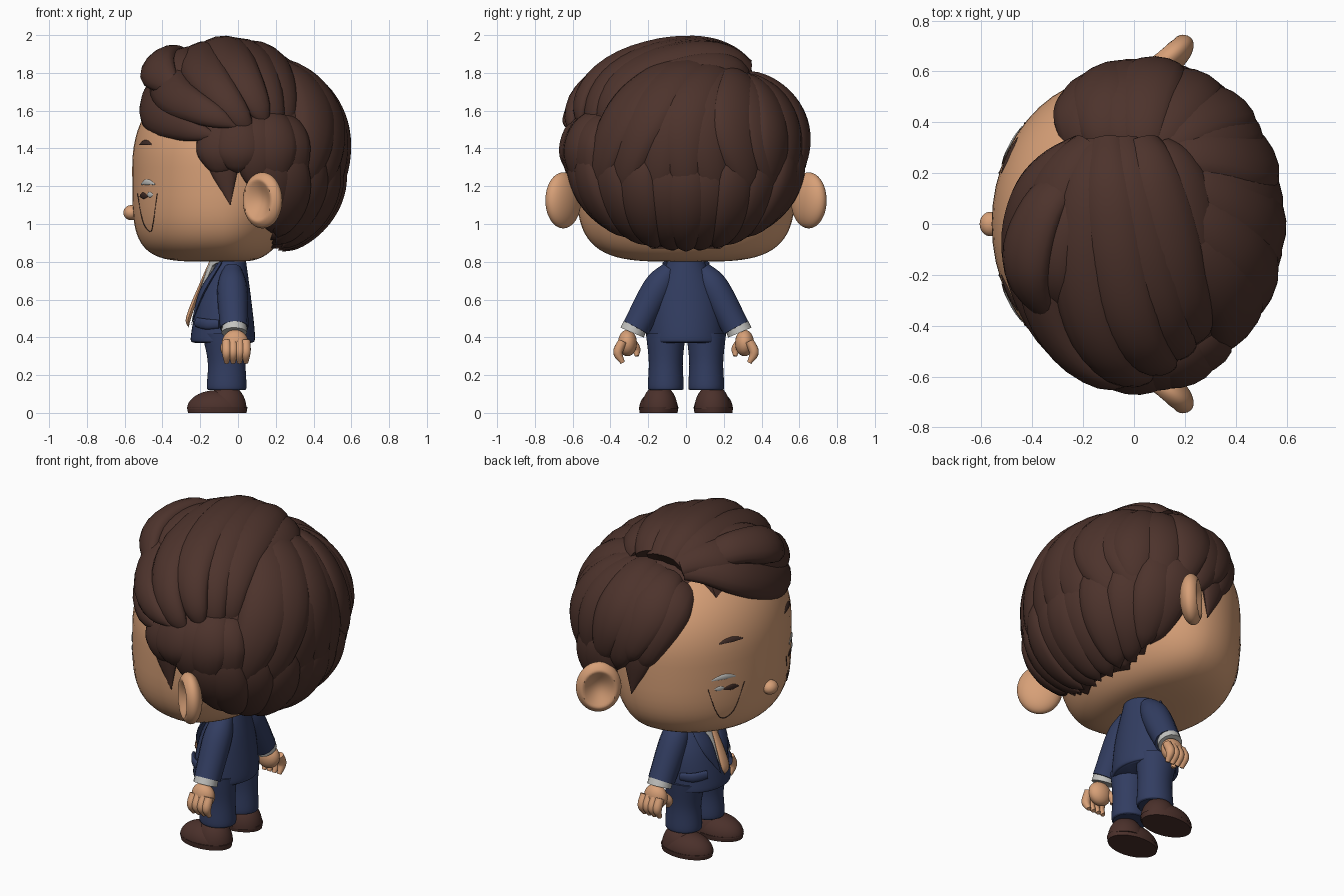
import bpy, bmesh
from math import sin, cos, pi, sqrt, radians, copysign
from mathutils import Vector, Matrix

cube = bpy.data.objects.get("Cube")
if cube:
    bpy.data.objects.remove(cube, do_unlink=True)

def material(name, red, green, blue):
    mat = bpy.data.materials.new(name)
    mat.use_nodes = True
    mat.diffuse_color = (red, green, blue, 1)
    shader = mat.node_tree.nodes["Principled BSDF"]
    shader.inputs["Base Color"].default_value = mat.diffuse_color
    return mat

SKIN = material("skin", 0.68, 0.35, 0.185)
HAIR = material("dark brown hair", 0.074, 0.033, 0.025)
SUIT = material("navy suit", 0.032, 0.047, 0.12)
WHITE = material("off white", 0.55, 0.55, 0.53)
SHOE = material("brown leather", 0.07, 0.03, 0.024)
DARK = material("dark line", 0.05, 0.025, 0.02)
SIDES = {"left": -1, "right": 1}
made = []

def finish(name, bm, mat):
    bmesh.ops.recalc_face_normals(bm, faces=bm.faces)
    mesh = bpy.data.meshes.new(name)
    bm.to_mesh(mesh)
    bm.free()
    mesh.materials.append(mat)
    ob = bpy.data.objects.new(name, mesh)
    bpy.context.collection.objects.link(ob)
    made.append(ob)
    return ob

def spline(points, u):
    """Smooth curve through the points, u from 0 to 1."""
    p = [Vector(q) for q in points]
    p = [2 * p[0] - p[1]] + p + [2 * p[-1] - p[-2]]
    i = min(int(u * (len(p) - 3)), len(p) - 4)
    t = u * (len(p) - 3) - i
    a, b, c, d = p[i:i + 4]
    return b + (t * (c - a) + t * t * (2 * a - 5 * b + 4 * c - d) + t ** 3 * (3 * b - a - 3 * c + d)) / 2

def join_rings(name, rings, mat):
    bm = bmesh.new()
    loops = [[bm.verts.new(p) for p in ring] for ring in rings]
    for low, high in zip(loops, loops[1:]):
        for i in range(len(low)):
            bm.faces.new((low[i - 1], low[i], high[i], high[i - 1]))
    bm.faces.new(loops[0])
    bm.faces.new(loops[-1])
    return finish(name, bm, mat)

def around(sides):
    return [(cos(2 * pi * i / sides), sin(2 * pi * i / sides)) for i in range(sides)]

def loft(name, rows, mat, y=0, steps=16):
    """Stack of ellipses; each row is height, centre x, half depth, half width."""
    rings = []
    for k in range(steps + 1):
        z, x, depth, width = spline(rows, k / steps)
        rings.append([(x + depth * c, y + width * s, z) for c, s in around(40)])
    return join_rings(name, rings, mat)

def sweep(name, points, mat, centre=(0, 0, 0), flat=1.0, steps=18):
    """Tube along (x, y, z, half width) points, flattened toward the centre."""
    rings = []
    for k in range(steps + 1):
        u = k / steps
        here = spline(points, u)
        tangent = (spline(points, min(u + 0.02, 1)) - spline(points, max(u - 0.02, 0))).xyz.normalized()
        normal = here.xyz - Vector(centre)
        normal = (normal - tangent * normal.dot(tangent)).normalized()
        across = tangent.cross(normal)
        width = max(here.w, 0.001)
        rings.append([here.xyz + width * (across * c + normal * s * flat) for c, s in around(14)])
    return join_rings(name, rings, mat)

def ball(name, mat, centre, size, turn=0.0, shape=None):
    """Ellipsoid; shape may reshape the unit sphere first."""
    bm = bmesh.new()
    bmesh.ops.create_uvsphere(bm, u_segments=48, v_segments=36, radius=1)
    for v in bm.verts:
        if shape:
            shape(v.co)
    bm.transform(Matrix.Translation(centre) @ Matrix.Rotation(turn, 4, 'Z') @ Matrix.Diagonal((*size, 1)))
    return finish(name, bm, mat)

# head: boxy jaw, rounder crown, nape tucked in
def head_reach(height):
    """Relative depth and width of the head at a height from -1 to 1."""
    powers = (4.5, 3.8) if height < 0 else (2.2, 2.2)
    return [max(0, 1 - abs(height) ** p) ** (1 / p) for p in powers]

def head_shape(co):
    radius = max(sqrt(co.x ** 2 + co.y ** 2), 0.0001)
    co.z = copysign(abs(co.z) ** (0.5 if co.z < 0 else 0.9), co.z)
    depth, width = head_reach(co.z)
    co.x *= depth / radius
    co.y *= width / radius
    if co.x > 0 and co.z < 0:
        co.x *= 1 + 0.4 * co.z

ball("head", SKIN, (-0.08, 0, 1.3), (0.48, 0.58, 0.5), shape=head_shape)
ball("nose", SKIN, (-0.565, 0, 1.06), (0.042, 0.048, 0.04))

# ears with a dished outer face
for side, s in SIDES.items():
    def ear_shape(co):
        reach = sqrt(co.x ** 2 + co.z ** 2) / 0.75
        if co.y * s > 0 and reach < 1:
            co.y -= s * cos(reach * pi / 2)
    ball(side + "_ear", SKIN, (0.13, s * 0.65, 1.125), (0.125, 0.065, 0.148), s * radians(40), ear_shape)

# painted face details: arcs hugging the face
def face_arc(name, s, mat, y, z, half, rise, width, ends=0.2, flat=0.3):
    points = []
    for i in range(-2, 3):
        t = i / 2
        across = y + half * t
        height = z + rise * (1 - t * t)
        depth, breadth = head_reach((height - 1.3) / 0.5)
        x = -0.08 - 0.482 * depth * sqrt(1 - (across / 0.58 / breadth) ** 2)
        points.append((x, s * across, height, width * max(ends, 1 - t * t)))
    sweep(name, points, mat, (-0.08, 0, 1.2), flat)

for side, s in SIDES.items():
    face_arc(side + "_eyebrow", s, DARK, y=0.27, z=1.42, half=0.07, rise=0.012, width=0.015)
    face_arc(side + "_eye_white", s, WHITE, y=0.32, z=1.21, half=0.065, rise=0.012, width=0.015)
    face_arc(side + "_pupil", s, DARK, y=0.28, z=1.145, half=0.045, rise=0.005, width=0.017)
    face_arc(side + "_eye_glint", s, WHITE, y=0.345, z=1.155, half=0.025, rise=0, width=0.015)
    face_arc(side + "_eye_outline", s, DARK, y=0.3, z=1.16, half=0.1, rise=-0.2, width=0.002, ends=1, flat=1)

# hair volumes: a skull shell trimmed along the hairline and a swept top
SKULL = Vector((0.03, 0, 1.35)), Vector((0.5, 0.6, 0.53))
TOP = Vector((-0.05, 0.05, 1.5)), Vector((0.42, 0.67, 0.415))

def below_hairline(p):
    line = 0.88 if p.x > 0.19 else 1.24 if p.x > 0 else 1.36 if p.x > -0.18 else 1.66
    return p.z < line

base = ball("hair_base", HAIR, *SKULL)
bm = bmesh.new()
bm.from_mesh(base.data)
trim = [f for f in bm.faces if below_hairline(f.calc_center_median())]
bmesh.ops.delete(bm, geom=trim, context='FACES')
bm.to_mesh(base.data)
bm.free()
base.modifiers.new("thickness", 'SOLIDIFY').thickness = 0.04

def parted(co):
    co.y = min(co.y, 0.33)

ball("hair_top_volume", HAIR, TOP[0], TOP[1] * 0.92, shape=parted)

# fans of tapered locks, blended between key locks, rooted below a shell
def fan(name, count, shell, keys, width, flat):
    centre, size = shell
    for n in range(count):
        guide = [spline(stage, n / (count - 1)) for stage in zip(*keys)]
        guide[-1].z += 0.06 * (n % 2)
        points = []
        for k in range(11):
            u = k / 10
            ray = spline(guide, u) - centre
            reach = Vector([r / e for r, e in zip(ray, size)]).length
            spot = centre + ray / reach * (1 + 0.02 * (n % 2) - 0.12 * (1 - u) ** 8)
            points.append((*spot, width * (0.55 + 0.45 * sin(pi * u)) * sqrt(1 - u ** 5)))
        sweep(f"{name}_{n + 1}", points, HAIR, centre, flat, 26)

fan("swept_lock", 7, TOP, [
    [(-0.2, 0.3, 1.8), (-0.5, 0.1, 1.8), (-0.5, -0.3, 1.6), (-0.1, -0.7, 1.45)],
    [(-0.1, 0.3, 1.8), (-0.1, 0.1, 2), (0, -0.4, 1.8), (0.2, -0.7, 1.45)],
    [(0.1, 0.3, 1.8), (0.2, 0.1, 1.8), (0.3, -0.3, 1.7), (0.4, -0.5, 1.4)]], width=0.13, flat=0.6)
fan("right_side_lock", 6, SKULL, [
    [(-0.2, 0.3, 1.7), (-0.2, 0.5, 1.6), (-0.1, 0.6, 1.25)],
    [(0, 0.3, 1.8), (0, 0.6, 1.6), (0.1, 0.6, 1.2)],
    [(0.1, 0.3, 1.8), (0.4, 0.5, 1.5), (0.4, 0.5, 1.1)]], width=0.14, flat=0.55)
fan("back_lock", 7, SKULL, [
    [(0.1, 0.1, 1.8), (0.4, -0.3, 1.6), (0.3, -0.5, 1.1)],
    [(0.1, 0.2, 1.8), (0.6, 0, 1.6), (0.5, 0, 1)],
    [(0.1, 0.3, 1.8), (0.4, 0.4, 1.5), (0.3, 0.5, 1.1)]], width=0.15, flat=0.5)
fan("nape_lock", 11, SKULL, [
    [(0.1, -0.6, 1.5), (0.2, -0.6, 1.2), (0.2, -0.4, 0.9)],
    [(0.6, 0, 1.4), (0.5, 0, 1.1), (0.25, 0, 0.75)],
    [(0.1, 0.6, 1.5), (0.2, 0.6, 1.2), (0.2, 0.4, 0.9)]], width=0.12, flat=0.5)
fan("left_side_lock", 5, SKULL, [
    [(-0.1, -0.5, 1.6), (-0.1, -0.6, 1.4), (-0.1, -0.6, 1.25)],
    [(0.3, -0.5, 1.6), (0.3, -0.6, 1.4), (0.3, -0.5, 1.1)]], width=0.13, flat=0.5)
for n in range(2):
    back = 0.1 * n
    sweep(f"quiff_{n + 1}", [(back - 0.2, 0.22, 1.8, 0.06), (back - 0.36, 0.06, 1.87, 0.1),
                             (back - 0.42, -0.2, 1.81, 0.11), (back - 0.28, -0.45, 1.66, 0)], HAIR, TOP[0], 0.6)
for side, s in SIDES.items():
    sweep(side + "_sideburn", [(-0.09, s * 0.54, 1.5, 0.11), (-0.08, s * 0.57, 1.32, 0.09),
                               (-0.04, s * 0.58, 1.1, 0)], HAIR, SKULL[0], 0.45)

# jacket, shirt and tie
loft("jacket", [(0.37, -0.08, 0.15, 0.19), (0.4, -0.08, 0.17, 0.2), (0.6, -0.07, 0.14, 0.18),
                (0.82, -0.04, 0.08, 0.09)], SUIT, steps=24)
spine = (0.4, 0, 0.5)
sweep("shirt_front", [(-0.11, 0, 0.83, 0.08), (-0.16, 0, 0.72, 0.065), (-0.24, 0, 0.5, 0.01)], WHITE, spine, 0.3)
sweep("tie", [(-0.14, 0, 0.8, 0.03), (-0.18, 0, 0.72, 0.02), (-0.26, 0, 0.51, 0.035),
              (-0.26, 0, 0.45, 0)], SKIN, spine, 0.4)

for side, s in SIDES.items():
    sweep(side + "_lapel", [(-0.09, s * 0.1, 0.8, 0.025), (-0.19, s * 0.08, 0.64, 0.045),
                            (-0.25, s * 0.02, 0.46, 0)], SUIT, spine, 0.3)
    sweep(side + "_collar", [(-0.06, s * 0.1, 0.82, 0.02), (-0.12, s * 0.07, 0.8, 0.025),
                             (-0.16, s * 0.03, 0.74, 0)], WHITE, spine, 0.4)
    sweep(side + "_pocket_flap", [(-0.22, s * 0.11, 0.48, 0.025), (-0.17, s * 0.17, 0.47, 0.028),
                                  (-0.1, s * 0.2, 0.47, 0.022)], SUIT, (-0.08, 0, 0.48), 0.5)

    # arm and hand
    sweep(side + "_sleeve", [(-0.03, s * 0.08, 0.76, 0.05), (-0.03, s * 0.15, 0.66, 0.08),
                             (-0.02, s * 0.265, 0.45, 0.075)], SUIT)
    sweep(side + "_cuff", [(-0.02, s * 0.27, 0.46, 0.066), (-0.02, s * 0.285, 0.425, 0.068)], WHITE, steps=4)
    ball(side + "_palm", SKIN, (-0.015, s * 0.31, 0.37), (0.07, 0.05, 0.07))
    for n in range(4):
        x = -0.06 + n * 0.034
        sweep(f"{side}_finger_{n + 1}", [(x, s * 0.335, 0.38, 0.024), (x, s * 0.36, 0.32, 0.025),
                                         (x, s * 0.335, 0.265, 0.012)], SKIN)
    sweep(side + "_thumb", [(-0.05, s * 0.295, 0.38, 0.025), (-0.07, s * 0.265, 0.34, 0.024),
                            (-0.06, s * 0.26, 0.3, 0.01)], SKIN)

    # leg and shoe
    loft(side + "_trouser_leg", [(0.12, -0.06, 0.095, 0.085), (0.14, -0.06, 0.105, 0.095), (0.27, -0.06, 0.1, 0.09),
                                 (0.42, -0.07, 0.12, 0.105)], SUIT, s * 0.107)
    loft(side + "_sole", [(0, -0.11, 0.155, 0.1), (0.03, -0.11, 0.16, 0.105)], SHOE, s * 0.145, steps=2)
    def flat_bottom(co):
        co.z = max(co.z, 0)
    ball(side + "_shoe_toe", SHOE, (-0.115, s * 0.145, 0.02), (0.155, 0.103, 0.1), shape=flat_bottom)
    ball(side + "_shoe_heel", SHOE, (-0.06, s * 0.14, 0.02), (0.105, 0.095, 0.13), shape=flat_bottom)

# smooth shading
bpy.ops.object.select_all(action='DESELECT')
for ob in made:
    ob.select_set(True)
bpy.context.view_layer.objects.active = made[0]
bpy.ops.object.shade_smooth_by_angle(angle=radians(45))
